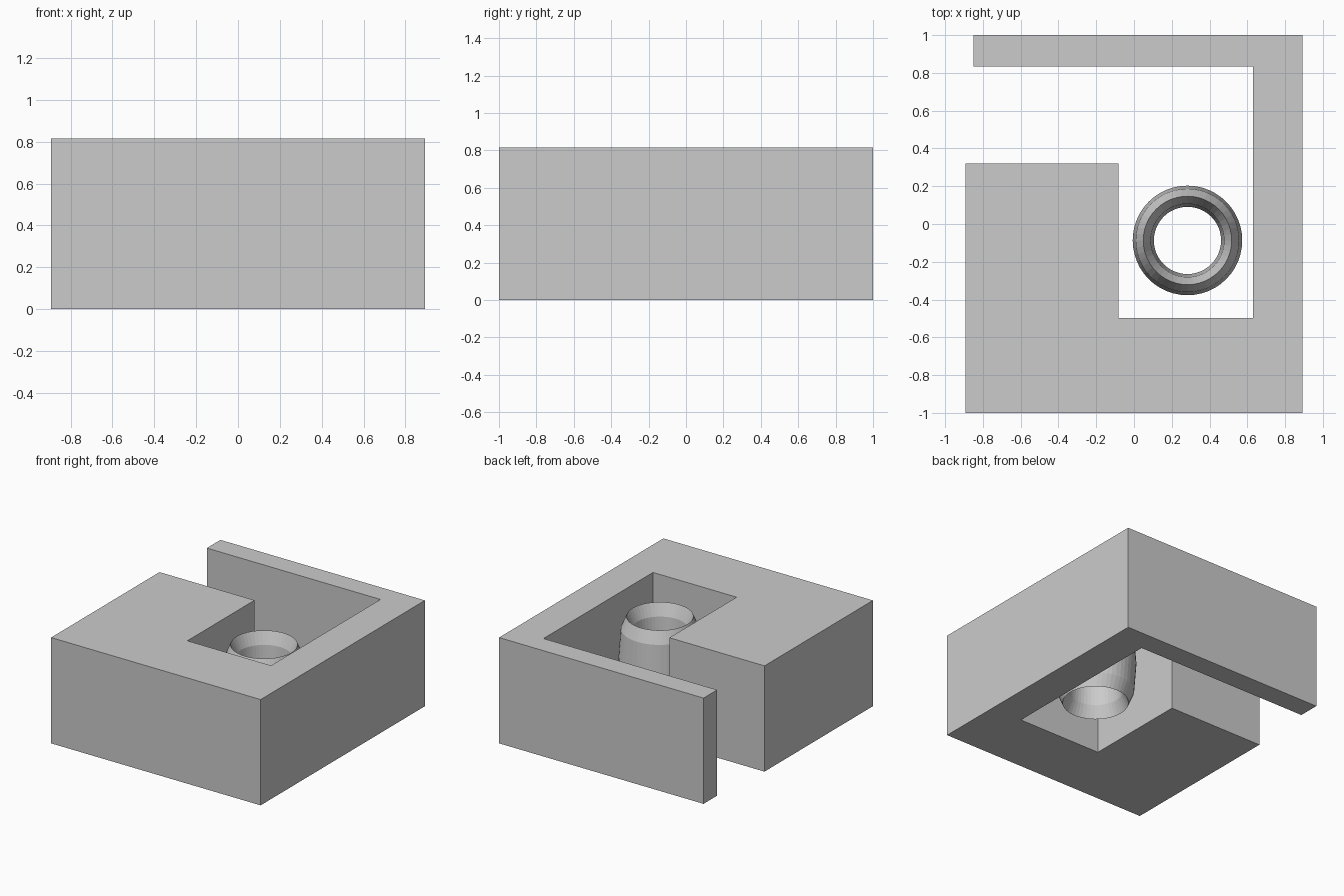
import bpy, bmesh
from math import sin, cos, tau

if "Cube" in bpy.data.objects:
    bpy.data.objects.remove(bpy.data.objects["Cube"])

HEIGHT = 0.815


def make_object(name, bm):
    bmesh.ops.recalc_face_normals(bm, faces=bm.faces)
    mesh = bpy.data.meshes.new(name)
    bm.to_mesh(mesh)
    bm.free()
    obj = bpy.data.objects.new(name, mesh)
    bpy.context.collection.objects.link(obj)
    return obj


# Housing block: plan outline extruded upward
outline = [(-0.893, -1), (0.893, -1), (0.893, 1), (-0.85, 1), (-0.85, 0.835),
           (0.63, 0.835), (0.63, -0.498), (-0.083, -0.498),
           (-0.083, 0.32), (-0.893, 0.32)]
bm = bmesh.new()
base = bm.faces.new([bm.verts.new((x, y, 0)) for x, y in outline])
ext = bmesh.ops.extrude_face_region(bm, geom=[base], use_keep_orig=True)
top = [v for v in ext["geom"] if isinstance(v, bmesh.types.BMVert)]
bmesh.ops.translate(bm, verts=top, vec=(0, 0, HEIGHT))
make_object("housing_block", bm)

# Barrel ring: a torus stretched vertically, standing in the pocket
SEGMENTS, SIDES = 48, 8
RADIUS, HALF_WIDTH, HALF_HEIGHT = 0.234, 0.056, 0.32
bm = bmesh.new()
rings = []
for i in range(SEGMENTS):
    a = tau * i / SEGMENTS
    ring = []
    for j in range(SIDES):
        b = tau * j / SIDES
        r = RADIUS + HALF_WIDTH * cos(b)
        ring.append(bm.verts.new((r * cos(a), r * sin(a), HALF_HEIGHT * sin(b))))
    rings.append(ring)
for i in range(SEGMENTS):
    p, q = rings[i], rings[(i + 1) % SEGMENTS]
    for j in range(SIDES):
        k = (j + 1) % SIDES
        bm.faces.new((p[j], q[j], q[k], p[k]))
barrel = make_object("barrel_ring", bm)
barrel.location = (0.283, -0.087, HEIGHT / 2)
